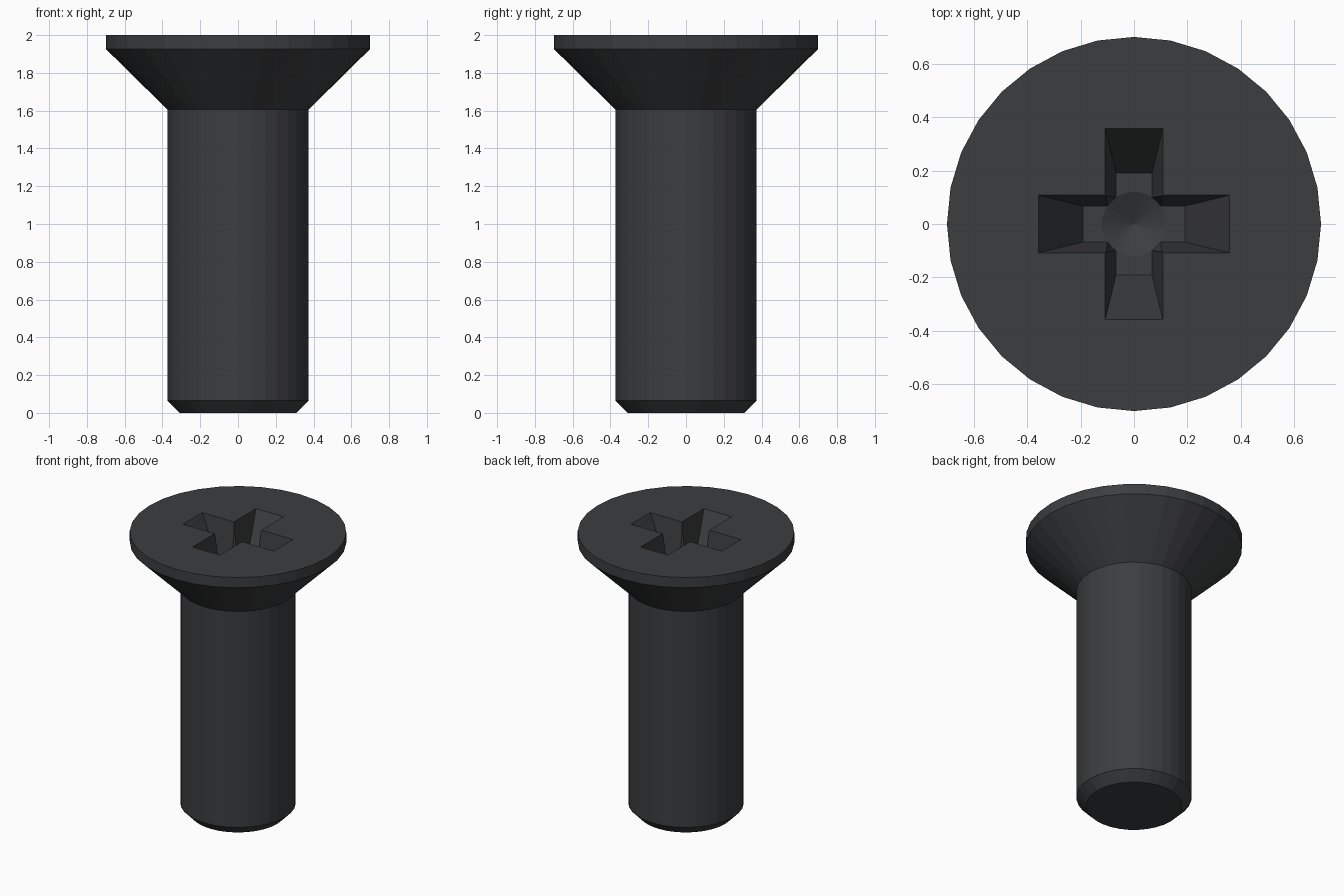
import bpy, bmesh
from math import sin, cos, tau

if "Cube" in bpy.data.objects:
    bpy.data.objects.remove(bpy.data.objects["Cube"])

SIDES = 32
TOP, DEPTH, LIFT = 2.0, 0.32, 0.05


def make_object(name, bm):
    bmesh.ops.recalc_face_normals(bm, faces=bm.faces)
    mesh = bpy.data.meshes.new(name)
    bm.to_mesh(mesh)
    bm.free()
    obj = bpy.data.objects.new(name, mesh)
    bpy.context.collection.objects.link(obj)
    return obj


def loft(name, rings):
    """Join equal-length point rings into a closed solid."""
    bm = bmesh.new()
    loops = [[bm.verts.new(p) for p in ring] for ring in rings]
    n = len(loops[0])
    for a, b in zip(loops, loops[1:]):
        for i in range(n):
            j = (i + 1) % n
            bm.faces.new((a[i], a[j], b[j], b[i]))
    bm.faces.new(loops[0][::-1])
    bm.faces.new(loops[-1])
    bmesh.ops.remove_doubles(bm, verts=bm.verts, dist=1e-6)
    return make_object(name, bm)


def circle(r, z):
    return [(r * cos(tau * i / SIDES), r * sin(tau * i / SIDES), z) for i in range(SIDES)]


def cross(w, l, z):
    pts = []
    for c, s in ((1, 0), (0, 1), (-1, 0), (0, -1)):
        for x, y in ((l, -w), (l, w), (w, w)):
            pts.append((x * c - y * s, x * s + y * c, z))
    return pts


def cut(target, cutter):
    mod = target.modifiers.new("cut", 'BOOLEAN')
    mod.operation = 'DIFFERENCE'
    mod.solver = 'EXACT'
    mod.object = cutter
    cutter.hide_render = True
    bpy.context.view_layer.objects.active = target
    bpy.ops.object.modifier_apply(modifier=mod.name)
    bpy.data.objects.remove(cutter, do_unlink=True)


# Chamfered shank and countersunk head
profile = [(0.31, 0), (0.373, 0.065), (0.373, 1.605), (0.7, 1.927), (0.7, TOP)]
screw = loft("countersunk_screw", [circle(r, z) for r, z in profile])

# Tapered cross recess
k = LIFT / DEPTH
floor = TOP - DEPTH
cut(screw, loft("cross_cutter", [
    cross(0.067, 0.19, floor),
    cross(0.108 + 0.041 * k, 0.358 + 0.168 * k, TOP + LIFT)]))

# Conical pit that also trims the inner corners of the cross
bm = bmesh.new()
tip = bm.verts.new((0, 0, floor - 0.06))
low = [bm.verts.new(p) for p in circle(0.12, floor)]
high = [bm.verts.new(p) for p in circle(0.15 + 0.03 * k, TOP + LIFT)]
for i in range(SIDES):
    j = (i + 1) % SIDES
    bm.faces.new((tip, low[j], low[i]))
    bm.faces.new((low[i], low[j], high[j], high[i]))
bm.faces.new(high)
cut(screw, make_object("pit_cutter", bm))

# Dark steel
steel = bpy.data.materials.new("dark_steel")
steel.diffuse_color = (0.045, 0.047, 0.05, 1)
steel.use_nodes = True
steel.node_tree.nodes["Principled BSDF"].inputs["Base Color"].default_value = steel.diffuse_color
screw.data.materials.clear()
screw.data.materials.append(steel)
for p in screw.data.polygons:
    p.material_index = 0
    p.use_smooth = False
